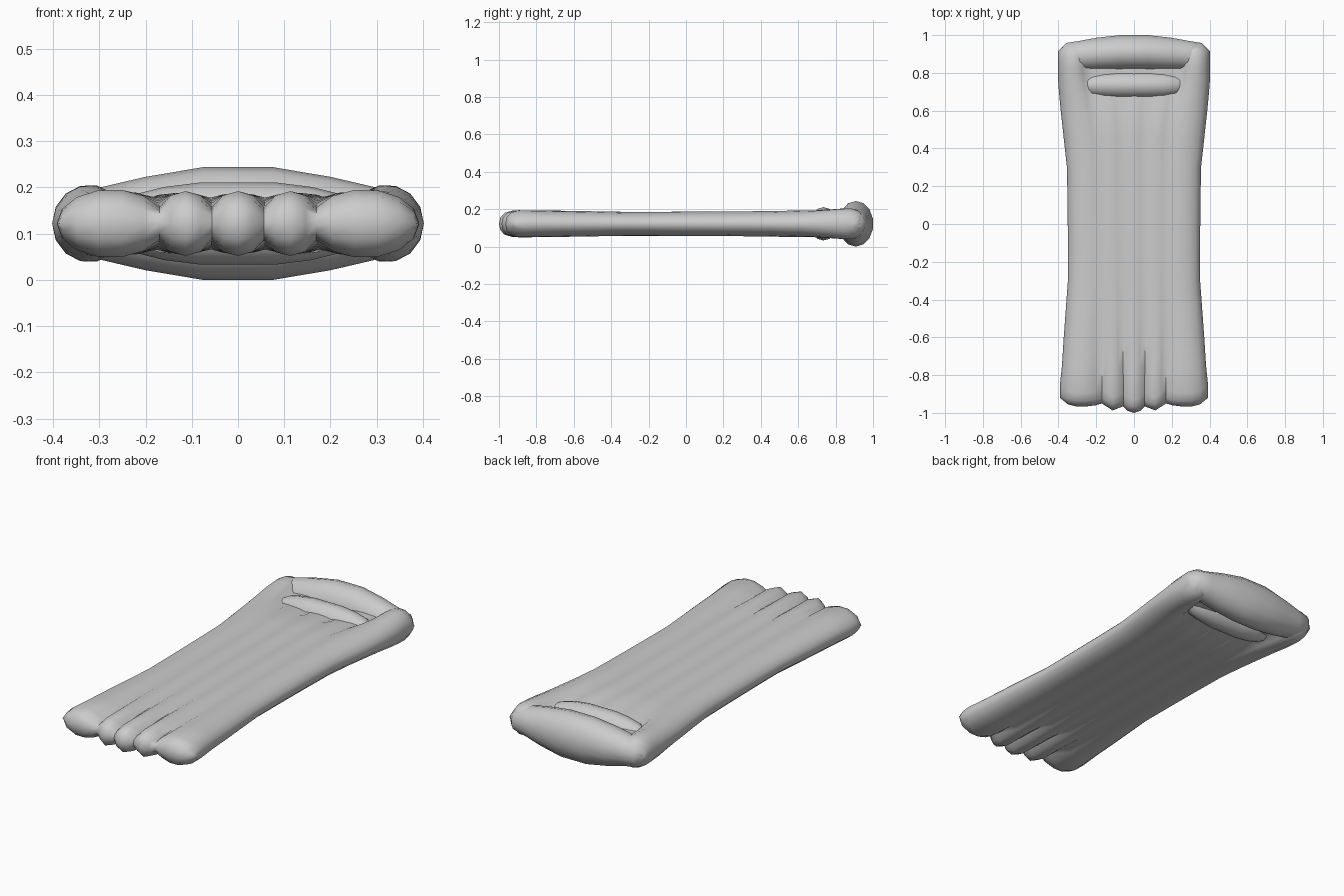
import bpy, bmesh
from math import sin, cos, asin, pi

if "Cube" in bpy.data.objects:
    bpy.data.objects.remove(bpy.data.objects["Cube"])

vinyl = bpy.data.materials.new("grey vinyl")
vinyl.use_nodes = True
GREY = (0.6, 0.6, 0.6, 1)
vinyl.diffuse_color = GREY
vinyl.node_tree.nodes["Principled BSDF"].inputs["Base Color"].default_value = GREY
MID_Z = 0.122


def lerp(table, t):
    """Piecewise linear lookup in a list of (key, value)."""
    if t <= table[0][0]:
        return table[0][1]
    for (a, va), (b, vb) in zip(table, table[1:]):
        if t <= b:
            return va + (vb - va) * (t - a) / (b - a)
    return table[-1][1]


def loft(name, rings, capped):
    """Skin a list of closed rings into one smooth object."""
    bm = bmesh.new()
    loops = [[bm.verts.new(p) for p in ring] for ring in rings]
    n = len(loops[0])
    for a, b in zip(loops, loops[1:]):
        for i in range(n):
            j = (i + 1) % n
            bm.faces.new((a[i], a[j], b[j], b[i]))
    if capped:
        bm.faces.new(loops[0])
        bm.faces.new(loops[-1])
    bmesh.ops.remove_doubles(bm, verts=bm.verts, dist=0.0005)
    bmesh.ops.recalc_face_normals(bm, faces=bm.faces)
    mesh = bpy.data.meshes.new(name)
    bm.to_mesh(mesh)
    bm.free()
    mesh.materials.append(vinyl)
    obj = bpy.data.objects.new(name, mesh)
    bpy.context.collection.objects.link(obj)
    bpy.ops.object.select_all(action='DESELECT')
    obj.select_set(True)
    bpy.context.view_layer.objects.active = obj
    bpy.ops.object.shade_smooth_by_angle(angle=pi / 3)
    return obj


# Mattress outline and inflation along its length
half_width = [(-.92, .392), (-.6, .372), (-.3, .35), (0, .35), (.3, .355),
              (.6, .388), (.75, .402), (.92, .402)]
side_height = [(-.92, .074), (-.3, .064), (.3, .067), (.7, .072), (.85, .084), (.92, .084)]
rib_height = [(-.92, .07), (-.3, .064), (.6, .066), (.7, .045)]
crease = [(-.97, .033), (-.7, .047), (-.3, .056), (.55, .056), (.7, .04)]
side_seam = [(-.9, .17), (.5, .18), (.8, .25)]
foot_edge = [(0, -1), (.03, -.992), (.057, -.965), (.113, -.987), (.17, -.95),
             (.22, -.965), (.3, -.967), (.35, -.955), (.392, -.92)]
head_edge = [(.3, .955), (.36, .955), (.402, .915)]


def arc(x0, x1, height, valley, segs, outer=False):
    """Upper arc of one air tube between two seams, as (x, half height)."""
    t0 = pi - asin(valley / height)
    t1 = 0 if outer else pi - t0
    a = (x1 - x0) / (cos(t1) - cos(t0))
    c = x0 - a * cos(t0)
    ts = [t0 + (t1 - t0) * k / segs for k in range(segs + 1)]
    return [(c + a * cos(t), height * sin(t)) for t in ts]


def section(y):
    """Half-thickness profile across the whole width."""
    v, rib, seam = lerp(crease, y), lerp(rib_height, y), lerp(side_seam, y)
    s = seam / 3
    right = arc(s, seam, rib, v, 4)
    right += arc(seam, lerp(half_width, y), lerp(side_height, y), v, 6, True)[1:]
    centre = arc(-s, s, rib, v, 4)
    return [(-x, h) for x, h in reversed(right)] + centre[1:-1] + right


def mattress_ring(y, inset=None, puff=1, edge=None):
    prof = section(y)
    pts = [(x, y if edge is None else lerp(edge, abs(x)) + inset, h * puff)
           for x, h in prof]
    return ([(x, yy, MID_Z + h) for x, yy, h in pts]
            + [(x, yy, MID_Z - h) for x, yy, h in reversed(pts)])


# Ribbed mattress with rounded foot and head ends
cap = [(0, 0), (.008, .5), (.03, .83), (.07, 1)]
rings = [mattress_ring(-.93, d, p, foot_edge) for d, p in cap]
rings += [mattress_ring(y) for y in (-.75, -.6, -.45, -.3, -.1, .1, .3, .45, .6, .68, .76, .83)]
rings += [mattress_ring(.92, -d, p, head_edge) for d, p in reversed(cap)]
loft("ribbed_mattress", rings, False)


def cushion(name, stations, sides):
    """Crosswise cushion from (x, centre y, half depth, half height), mirrored."""
    full = [(-x, y, d, h) for x, y, d, h in reversed(stations)] + stations
    loft(name, [[(x, y + d * cos(2 * pi * (k + .5) / sides),
                  MID_Z + h * sin(2 * pi * (k + .5) / sides))
                 for k in range(sides)] for x, y, d, h in full], True)


# Head pillow and the smaller neck roll in front of it
cushion("head_pillow", [(.075, .908, .094, .122), (.2, .9, .088, .101),
                        (.29, .893, .078, .08), (.36, .89, .07, .066),
                        (.39, .89, .035, .03)], 14)
cushion("neck_roll", [(.08, .735, .072, .089), (.16, .735, .068, .079),
                      (.22, .735, .058, .064), (.28, .735, .03, .03)], 14)
